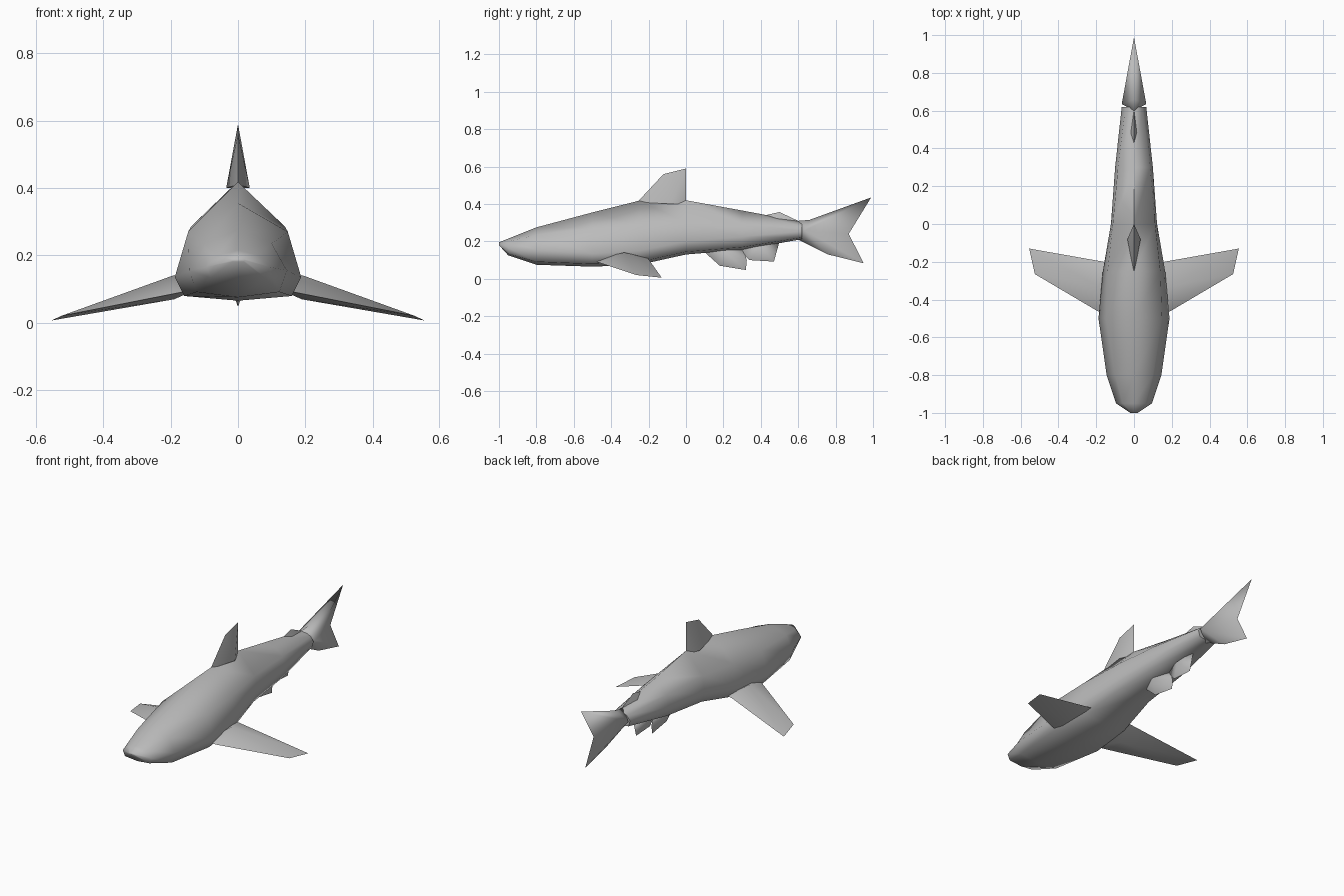
import bpy, bmesh, math
from mathutils import Vector

cube = bpy.data.objects.get("Cube")
if cube:
    bpy.data.objects.remove(cube, do_unlink=True)

skin = bpy.data.materials.new("shark grey")
skin.use_nodes = True
GREY = (0.5, 0.5, 0.5, 1)
skin.diffuse_color = GREY
skin.node_tree.nodes["Principled BSDF"].inputs["Base Color"].default_value = GREY


def finish(name, bm, angle):
    """Turn a bmesh into a shaded object with the skin material."""
    bmesh.ops.recalc_face_normals(bm, faces=bm.faces)
    mesh = bpy.data.meshes.new(name)
    bm.to_mesh(mesh)
    bm.free()
    mesh.materials.append(skin)
    obj = bpy.data.objects.new(name, mesh)
    bpy.context.collection.objects.link(obj)
    bpy.ops.object.select_all(action='DESELECT')
    obj.select_set(True)
    bpy.context.view_layer.objects.active = obj
    bpy.ops.object.shade_smooth_by_angle(angle=math.radians(angle))
    return obj


def fin(name, outline, ridge, offset):
    """Thin lens: both sides fan from a raised ridge point to a sharp outline."""
    bm = bmesh.new()
    rim = [bm.verts.new(p) for p in outline]
    for sign in (1, -1):
        peak = bm.verts.new(Vector(ridge) + sign * Vector(offset))
        for a, b in zip(rim, rim[1:] + rim[:1]):
            bm.faces.new((peak, a, b))
    return finish(name, bm, 75)


def upright_fin(name, outline, ridge, half_thickness):
    return fin(name, [(0, y, z) for y, z in outline], (0, *ridge), (half_thickness, 0, 0))


# Body sections: y, top z, bottom z, shoulder x, shoulder z, side x, side z
sections = [
    (-1.0, 0.195, 0.18, 0.015, 0.19, 0.02, 0.185),
    (-0.95, 0.215, 0.125, 0.06, 0.20, 0.095, 0.165),
    (-0.8, 0.275, 0.075, 0.10, 0.235, 0.145, 0.155),
    (-0.5, 0.355, 0.065, 0.148, 0.27, 0.188, 0.135),
    (-0.25, 0.418, 0.075, 0.14, 0.285, 0.165, 0.15),
    (0.0, 0.42, 0.13, 0.112, 0.30, 0.122, 0.20),
    (0.3, 0.365, 0.155, 0.085, 0.295, 0.10, 0.225),
    (0.62, 0.305, 0.212, 0.045, 0.28, 0.065, 0.255),
]
bm = bmesh.new()
rings = []
for y, top, bottom, sx, sz, wx, wz in sections:
    low = bottom + 0.2 * (wz - bottom)
    half = [(sx, sz), (wx, wz), (wx * 0.85, low)]
    ring = [(0, top)] + half + [(0, bottom)] + [(-x, z) for x, z in reversed(half)]
    rings.append([bm.verts.new((x, y, z)) for x, z in ring])
for r, s in zip(rings, rings[1:]):
    for i in range(len(r)):
        j = (i + 1) % len(r)
        bm.faces.new((r[i], r[j], s[j], s[i]))
bm.faces.new(rings[0])
bm.faces.new(rings[-1])
finish("body", bm, 80)

# Fins on the centre line
upright_fin("dorsal_fin", [(-0.26, 0.41), (-0.12, 0.56), (0, 0.59), (0, 0.40)],
            (-0.08, 0.40), 0.035)
upright_fin("rear_dorsal_fin", [(0.38, 0.33), (0.5, 0.357), (0.62, 0.30)], (0.48, 0.31), 0.02)
upright_fin("pelvic_fin", [(0.08, 0.16), (0.18, 0.07), (0.32, 0.047), (0.325, 0.1), (0.3, 0.18)],
            (0.2, 0.15), 0.04)
upright_fin("anal_fin", [(0.27, 0.17), (0.34, 0.1), (0.47, 0.092), (0.5, 0.2)], (0.4, 0.17), 0.03)

# Tail starts as wide as the body and narrows to a forked blade
upright_fin("tail_fin", [(0.6, 0.31), (0.66, 0.315), (0.99, 0.435), (0.87, 0.24), (0.95, 0.083),
                         (0.76, 0.13), (0.6, 0.21)], (0.635, 0.258), 0.065)

# Pectoral fins
for name, s in (("left", 1), ("right", -1)):
    outline = [(s * 0.12, -0.5, 0.1), (s * 0.195, -0.46, 0.085), (s * 0.525, -0.265, 0.02),
               (s * 0.555, -0.13, 0.006), (s * 0.16, -0.2, 0.105), (s * 0.12, -0.2, 0.11)]
    fin(name + "_pectoral_fin", outline, (s * 0.19, -0.33, 0.105), (0, 0, 0.036))
